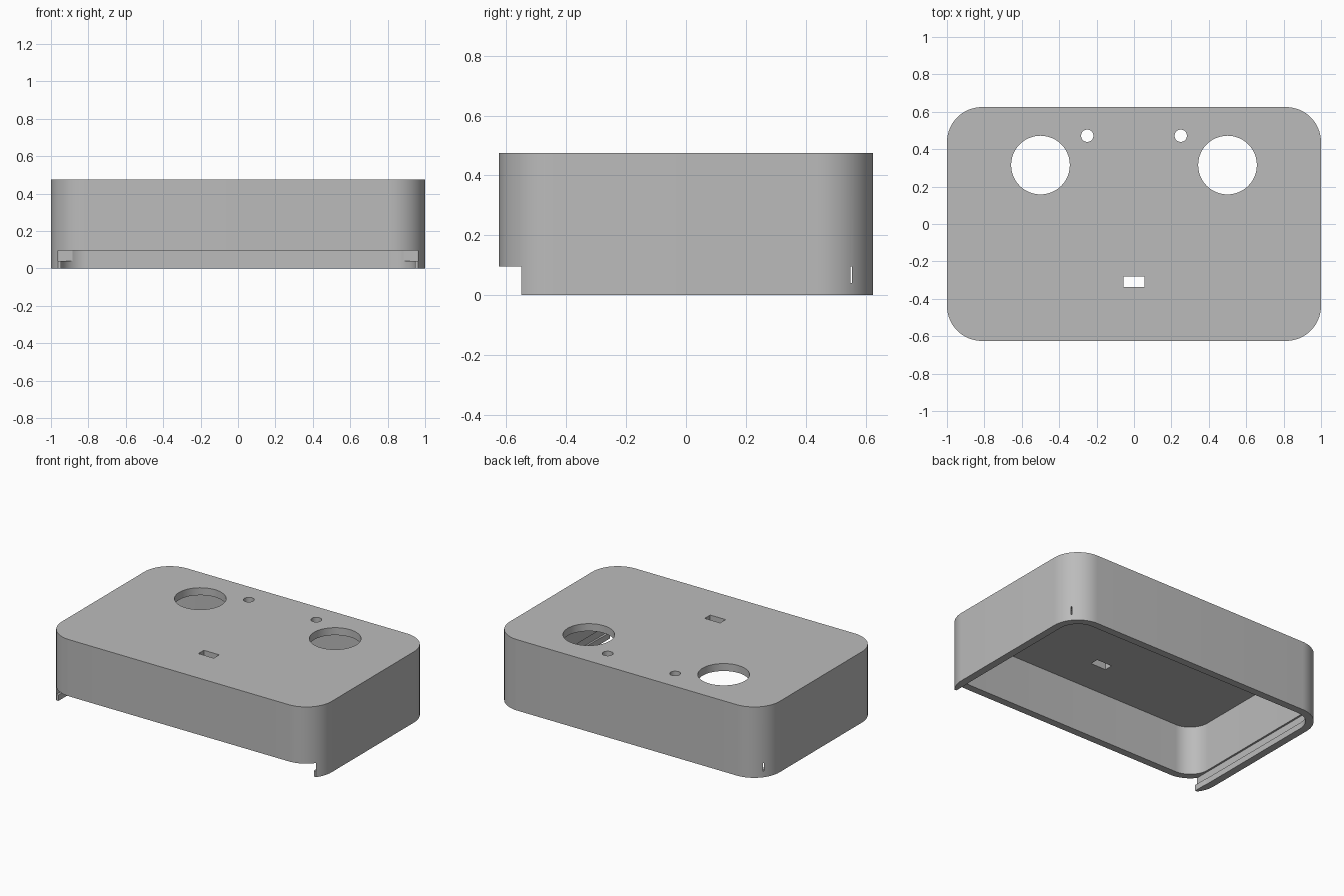
import bpy
import bmesh
from math import pi, cos, sin, radians

default = bpy.data.objects.get("Cube")
if default:
    bpy.data.objects.remove(default, do_unlink=True)

W, D, H = 1.0, 0.625, 0.475     # half width, half depth, height
R, WALL = 0.1875, 0.05          # corner radius, wall thickness
LIP, SLOT_TOP = 0.04, 0.095     # height range of the lid groove

grey = bpy.data.materials.new("light_grey")
grey.use_nodes = True
grey.diffuse_color = (0.5, 0.5, 0.5, 1)
grey.node_tree.nodes["Principled BSDF"].inputs["Base Color"].default_value = (0.5, 0.5, 0.5, 1)


def prism(name, outline, z0, z1):
    """Upright solid from a 2D outline."""
    bm = bmesh.new()
    base = bm.faces.new([bm.verts.new((x, y, z0)) for x, y in outline])
    top = bmesh.ops.extrude_face_region(bm, geom=[base])["geom"]
    moved = [v for v in top if isinstance(v, bmesh.types.BMVert)]
    bmesh.ops.translate(bm, verts=moved, vec=(0, 0, z1 - z0))
    bmesh.ops.recalc_face_normals(bm, faces=bm.faces)
    mesh = bpy.data.meshes.new(name)
    bm.to_mesh(mesh)
    bm.free()
    mesh.materials.append(grey)
    obj = bpy.data.objects.new(name, mesh)
    bpy.context.collection.objects.link(obj)
    return obj


def rounded(hw, hd, r, steps=16):
    pts = []
    for k, (sx, sy) in enumerate([(1, 1), (-1, 1), (-1, -1), (1, -1)]):
        for i in range(steps + 1):
            a = (k + i / steps) * pi / 2
            pts.append((sx * (hw - r) + r * cos(a), sy * (hd - r) + r * sin(a)))
    return pts


def rect(x0, x1, y0, y1):
    return [(x0, y0), (x1, y0), (x1, y1), (x0, y1)]


def circle(cx, cy, r, n=48):
    return [(cx + r * cos(2 * pi * i / n), cy + r * sin(2 * pi * i / n)) for i in range(n)]


case = prism("case_shell", rounded(W, D, R), 0, H)

# Cavity, front lid opening, and the lid groove
cutters = [
    prism("cavity", rounded(W - WALL, D - WALL, R - WALL), -0.1, H - WALL),
    prism("front_opening", rect(-1.2, 1.2, -0.8, -0.55), -0.1, SLOT_TOP),
    prism("lid_entry", rect(-0.947, 0.947, -0.7, 0), -0.1, 0.06),
    prism("lid_groove", rect(-0.9625, 0.9625, -0.7, 0.555), LIP, SLOT_TOP),
    prism("switch_slot", rect(-0.057, 0.057, -0.338, -0.28), 0.3, 0.6),
]
# Round holes in the top, mirrored
for s in (-1, 1):
    cutters.append(prism("large_hole", circle(s * 0.5, 0.315, 0.157), 0.3, 0.6))
    cutters.append(prism("small_hole", circle(s * 0.25, 0.472, 0.033, 32), 0.3, 0.6))

for cutter in cutters:
    cutter.hide_render = True
    mod = case.modifiers.new(cutter.name, "BOOLEAN")
    mod.operation = "DIFFERENCE"
    mod.solver = "EXACT"
    mod.object = cutter

# Bake the cuts and drop the cutters
graph = bpy.context.evaluated_depsgraph_get()
baked = bpy.data.meshes.new_from_object(case.evaluated_get(graph))
case.modifiers.clear()
case.data = baked
for cutter in cutters:
    bpy.data.objects.remove(cutter, do_unlink=True)

bpy.ops.object.select_all(action="DESELECT")
case.select_set(True)
bpy.context.view_layer.objects.active = case
bpy.ops.object.shade_smooth_by_angle(angle=radians(30))
